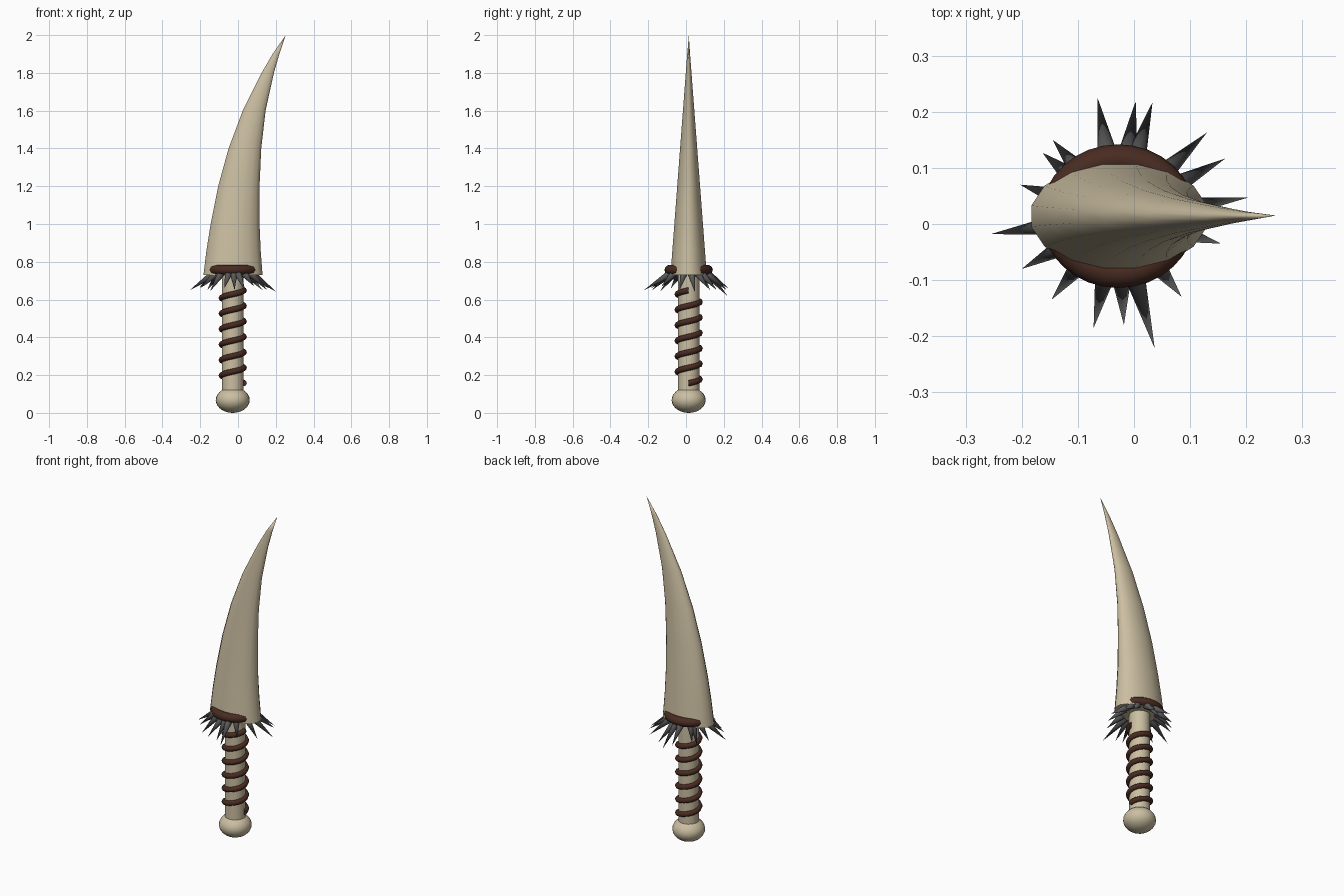
import bpy, bmesh, math
from mathutils import Vector

cube = bpy.data.objects.get("Cube")
if cube:
    bpy.data.objects.remove(cube)

AXIS_X, AXIS_Y = -0.028, 0.014


def material(name, rgb):
    m = bpy.data.materials.new(name)
    m.use_nodes = True
    m.diffuse_color = (*rgb, 1)
    m.node_tree.nodes["Principled BSDF"].inputs["Base Color"].default_value = (*rgb, 1)
    return m


bone = material("bone", (0.60, 0.52, 0.36))
leather = material("brown leather", (0.065, 0.024, 0.015))
stone = material("grey spike", (0.10, 0.10, 0.10))


def finish(obj, name, mat, angle=50):
    obj.name = name
    obj.data.materials.append(mat)
    bpy.ops.object.select_all(action="DESELECT")
    obj.select_set(True)
    bpy.context.view_layer.objects.active = obj
    bpy.ops.object.shade_smooth_by_angle(angle=math.radians(angle))
    return obj


def loft(name, rings, mat, tip=None, closed=False):
    """Skin a list of point rings, with a cap at each open end or a pointed tip."""
    bm = bmesh.new()
    loops = [[bm.verts.new(p) for p in ring] for ring in rings]
    n = len(loops[0])
    for a, b in zip(loops, loops[1:]):
        for i in range(n):
            j = (i + 1) % n
            bm.faces.new((a[i], a[j], b[j], b[i]))
    bm.faces.new(loops[0][::-1])
    if tip:
        point = bm.verts.new(tip)
        for i in range(n):
            bm.faces.new((loops[-1][i], loops[-1][(i + 1) % n], point))
    else:
        bm.faces.new(loops[-1])
    bmesh.ops.recalc_face_normals(bm, faces=bm.faces)
    mesh = bpy.data.meshes.new(name)
    bm.to_mesh(mesh)
    bm.free()
    obj = bpy.data.objects.new(name, mesh)
    bpy.context.collection.objects.link(obj)
    return finish(obj, name, mat)


# Curved horn blade: height, back edge, inner edge
profile = [(0.73, -0.183, 0.130), (0.86, -0.167, 0.120), (1.0, -0.145, 0.114),
           (1.2, -0.105, 0.114), (1.4, -0.050, 0.123), (1.6, 0.025, 0.146),
           (1.8, 0.125, 0.190), (1.9, 0.183, 0.219)]
SIDES = 16
rings = []
for z, left, right in profile:
    depth = 0.098 * (2 - z) / 1.27
    ring = []
    for i in range(SIDES):
        a = math.tau * (i + 0.5) / SIDES
        ring.append(((left + right) / 2 + (right - left) / 2 * math.cos(a) / math.cos(math.pi / SIDES),
                     AXIS_Y + depth * math.sin(a), z))
    rings.append(ring)
loft("blade", rings, bone, tip=(0.253, 0.015, 2.0))

# Grip and pommel
bpy.ops.mesh.primitive_cylinder_add(vertices=24, radius=0.057, depth=0.64,
                                    location=(AXIS_X, AXIS_Y, 0.42))
finish(bpy.context.object, "grip", bone)
bpy.ops.mesh.primitive_uv_sphere_add(segments=24, ring_count=14, radius=1,
                                     location=(AXIS_X, AXIS_Y, 0.068))
bpy.context.object.scale = (0.09, 0.09, 0.068)
finish(bpy.context.object, "pommel", bone)

# Cord wound around the grip
TURNS, STEPS, WIND, CORD = 6, 24, 0.059, 0.016
rings = []
for k in range(TURNS * STEPS + 1):
    a = math.tau * k / STEPS
    z = 0.157 + 0.082 * k / STEPS
    ring = []
    for i in range(8):
        b = math.tau * i / 8
        r = WIND + CORD * math.cos(b)
        ring.append((AXIS_X + r * math.cos(a), AXIS_Y + r * math.sin(a), z + CORD * math.sin(b)))
    rings.append(ring)
loft("grip_cord", rings, leather)

# Leather collar under the blade
bpy.ops.mesh.primitive_torus_add(major_radius=0.102, minor_radius=0.026, major_segments=32,
                                 minor_segments=10, location=(AXIS_X, AXIS_Y, 0.757))
bpy.context.object.scale.x = 1.08
finish(bpy.context.object, "collar", leather)

# Spikes radiating outward and down from the collar
tips = [(-0.065, 0.225, 0.66), (0.003, 0.219, 0.62), (0.033, 0.217, 0.65), (0.13, 0.163, 0.65),
        (0.163, 0.117, 0.66), (0.203, 0.047, 0.64), (0.155, -0.035, 0.65), (0.085, -0.13, 0.67),
        (0.037, -0.222, 0.65), (-0.018, -0.18, 0.65), (-0.072, -0.185, 0.66),
        (-0.147, -0.135, 0.645), (-0.2, -0.08, 0.66), (-0.255, -0.018, 0.65),
        (-0.203, 0.07, 0.665), (-0.163, 0.127, 0.65), (-0.145, 0.15, 0.67)]
for n, tip in enumerate(tips):
    tip = Vector(tip)
    out = Vector((tip.x - AXIS_X, tip.y - AXIS_Y, 0)).normalized()
    base = Vector((AXIS_X, AXIS_Y, 0.742)) + out * 0.095
    aim = tip - base
    bpy.ops.mesh.primitive_cone_add(vertices=10, radius1=0.021, radius2=0, depth=aim.length,
                                    location=(base + tip) / 2,
                                    rotation=aim.to_track_quat("Z", "Y").to_euler())
    finish(bpy.context.object, f"spike_{n + 1}", stone)
